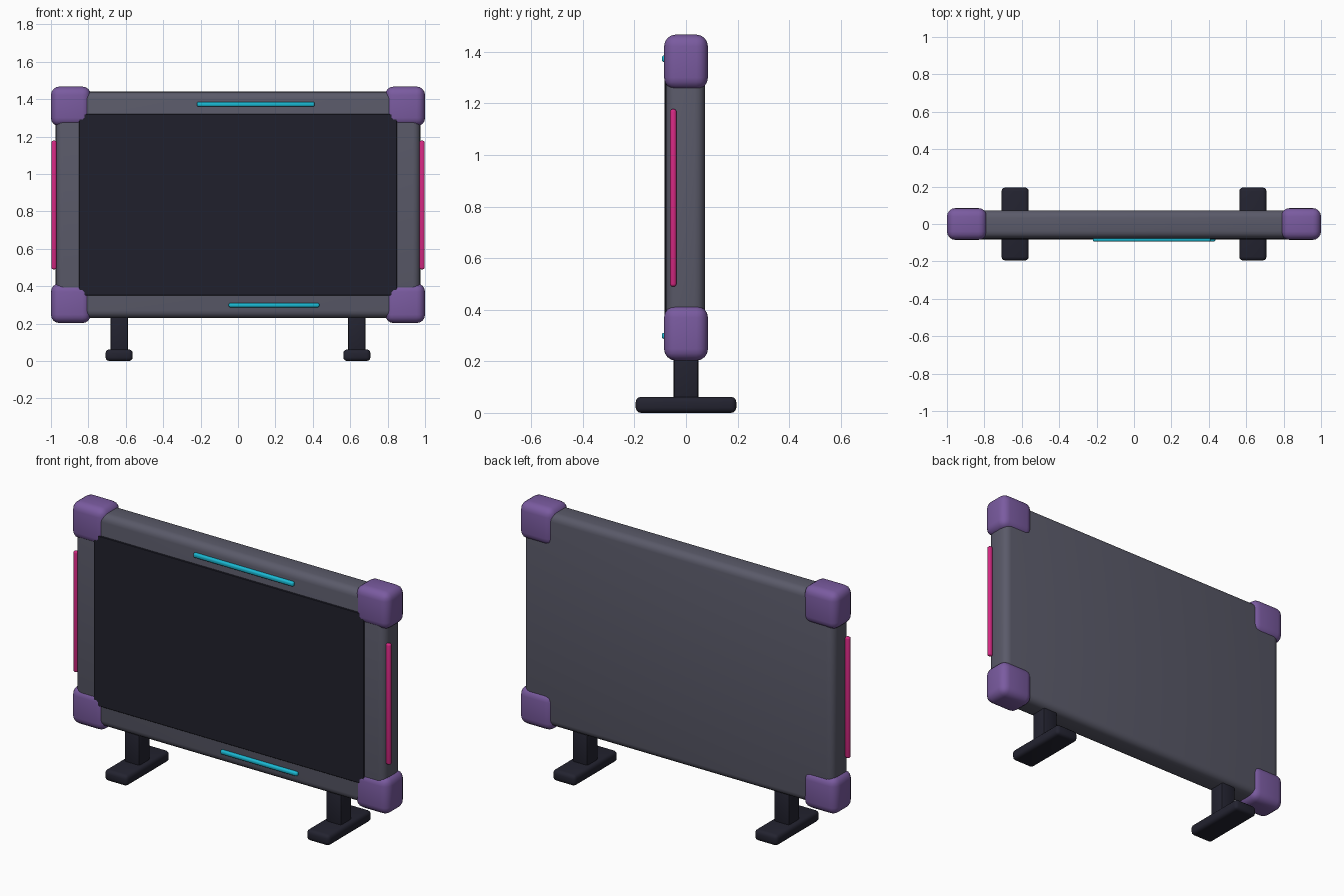
import bpy
from math import radians

if "Cube" in bpy.data.objects:
    bpy.data.objects.remove(bpy.data.objects["Cube"], do_unlink=True)


def material(name, srgb):
    mat = bpy.data.materials.new(name)
    mat.use_nodes = True
    colour = [((c / 255 + 0.055) / 1.055) ** 2.4 for c in srgb] + [1.0]
    mat.diffuse_color = colour
    mat.node_tree.nodes["Principled BSDF"].inputs["Base Color"].default_value = colour
    return mat


grey = material("frame grey", (90, 90, 105))
purple = material("bumper purple", (122, 91, 160))
black = material("screen black", (32, 32, 44))
dark = material("stand dark", (35, 35, 48))
cyan = material("cyan light", (26, 184, 210))
pink = material("pink light", (212, 40, 130))


def block(name, x, y, z, mat, bevel, segments=4):
    """Rounded box spanning the given (low, high) ranges."""
    spans = (x, y, z)
    bpy.ops.mesh.primitive_cube_add(size=1, location=[(a + b) / 2 for a, b in spans])
    obj = bpy.context.object
    obj.name = name
    obj.scale = [b - a for a, b in spans]
    bpy.ops.object.transform_apply(location=False, rotation=False, scale=True)
    obj.data.materials.append(mat)
    mod = obj.modifiers.new("rounding", "BEVEL")
    mod.width = bevel
    mod.segments = segments
    bpy.ops.object.modifier_apply(modifier=mod.name)
    bpy.ops.object.shade_smooth_by_angle(angle=radians(35))
    return obj


# Main body and screen panel
block("frame", (-0.975, 0.975), (-0.077, 0.073), (0.23, 1.44), grey, 0.04)
block("screen", (-0.85, 0.85), (-0.083, -0.06), (0.35, 1.32), black, 0.003, 1)

# Light strips on the front
block("top_light", (-0.22, 0.41), (-0.094, -0.07), (1.36, 1.386), cyan, 0.009, 3)
block("bottom_light", (-0.05, 0.435), (-0.094, -0.07), (0.287, 0.311), cyan, 0.009, 3)

# Corner bumpers, side lights and stands, mirrored left and right
for side, sign in (("left", 1), ("right", -1)):
    def across(a, b):
        return tuple(sorted((sign * a, sign * b)))

    for level, low in (("top", 1.255), ("bottom", 0.203)):
        block(f"{level}_{side}_bumper", across(0.787, 1.0), (-0.085, 0.085),
              (low, low + 0.212), purple, 0.045)
    block(f"{side}_side_light", across(0.97, 0.998), (-0.062, -0.037),
          (0.49, 1.178), pink, 0.01, 3)
    block(f"{side}_stand_post", across(0.587, 0.682), (-0.048, 0.048),
          (0.04, 0.27), dark, 0.01, 2)
    block(f"{side}_stand_foot", across(0.563, 0.708), (-0.195, 0.195),
          (0.0, 0.062), dark, 0.02, 3)
